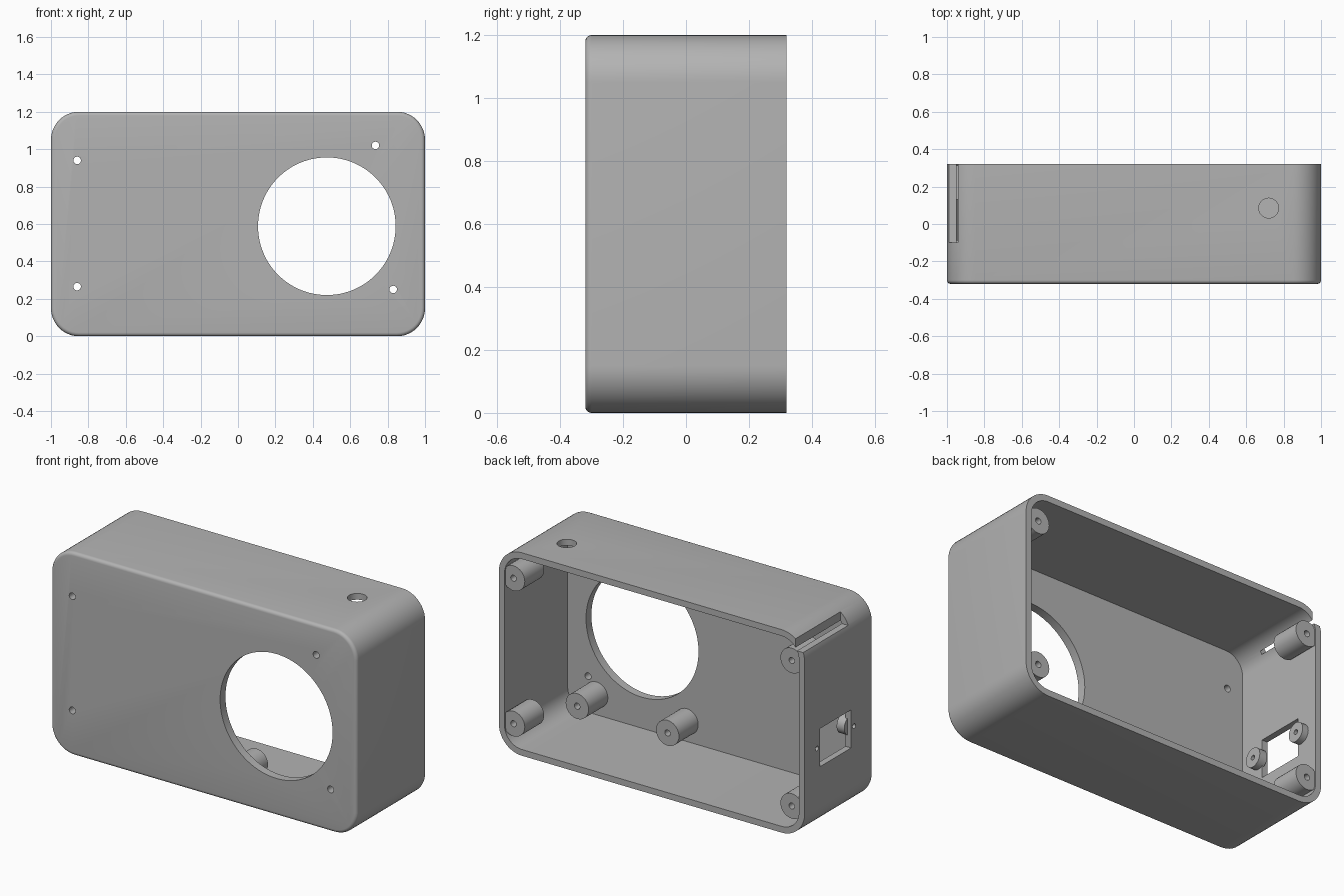
import bpy
import bmesh
from math import radians, pi, cos, sin
from mathutils import Matrix, Vector

if "Cube" in bpy.data.objects:
    bpy.data.objects.remove(bpy.data.objects["Cube"], do_unlink=True)

grey = bpy.data.materials.new("plain grey")
grey.use_nodes = True
grey.diffuse_color = (0.45, 0.45, 0.45, 1)
grey.node_tree.nodes["Principled BSDF"].inputs["Base Color"].default_value = grey.diffuse_color

FRONT, BACK, HEIGHT = -0.32, 0.32, 1.2
WALL, PLATE, CORNER = 0.037, 0.05, 0.15


def finish(name, bm, cutter=False):
    bmesh.ops.recalc_face_normals(bm, faces=bm.faces[:])
    mesh = bpy.data.meshes.new(name)
    bm.to_mesh(mesh)
    bm.free()
    mesh.materials.append(grey)
    obj = bpy.data.objects.new(name, mesh)
    bpy.context.collection.objects.link(obj)
    if cutter:
        obj.hide_render = True
        obj.hide_set(True)
    return obj


def smooth(obj):
    bpy.ops.object.select_all(action="DESELECT")
    obj.select_set(True)
    bpy.context.view_layer.objects.active = obj
    bpy.ops.object.shade_smooth_by_angle(angle=radians(35))


def rounded_block(name, inset, y0, y1, front_round=0, cutter=False):
    """Rounded rectangle in the xz plane, extruded along y."""
    bm = bmesh.new()
    radius, steps = CORNER - inset, 12
    verts = []
    for k, (sx, sz) in enumerate([(1, 1), (-1, 1), (-1, -1), (1, -1)]):
        for i in range(steps + 1):
            a = pi / 2 * (k + i / steps)
            verts.append(bm.verts.new((sx * (1 - CORNER) + radius * cos(a), y0,
                                       HEIGHT / 2 + sz * (HEIGHT / 2 - CORNER) + radius * sin(a))))
    face = bm.faces.new(verts)
    front_edges = face.edges[:]
    new = bmesh.ops.extrude_face_region(bm, geom=[face], use_keep_orig=True)["geom"]
    bmesh.ops.translate(bm, vec=(0, y1 - y0, 0),
                        verts=[g for g in new if isinstance(g, bmesh.types.BMVert)])
    bmesh.ops.recalc_face_normals(bm, faces=bm.faces[:])
    if front_round:
        bmesh.ops.bevel(bm, geom=front_edges, offset=front_round, segments=5,
                        profile=0.5, affect="EDGES")
    return finish(name, bm, cutter)


def cut_box(name, low, high):
    low, high = Vector(low), Vector(high)
    bm = bmesh.new()
    bmesh.ops.create_cube(bm, size=1, matrix=Matrix.Translation((low + high) / 2)
                          @ Matrix.Diagonal((*(high - low), 1)))
    return finish(name, bm, True)


def cut_cylinder(name, centre, axis, radius, depth, sides=32):
    bm = bmesh.new()
    turn = Vector(axis).to_track_quat("Z", "Y").to_matrix().to_4x4()
    bmesh.ops.create_cone(bm, cap_ends=True, segments=sides, radius1=radius, radius2=radius,
                          depth=depth, matrix=Matrix.Translation(centre) @ turn)
    return finish(name, bm, True)


def boss(name, tip, axis, radius, hole, length, through=False):
    """Turned post with a screw hole; axis points from the tip to the base."""
    bottom = length if through else length * 0.7
    profile = [(hole, bottom), (hole, 0), (radius, 0), (radius, length)]
    profile = profile + [(hole, length)] if through else [(0, bottom)] + profile + [(0, length)]
    bm = bmesh.new()
    verts = [bm.verts.new((r, 0, h)) for r, h in profile]
    edges = [bm.edges.new(pair) for pair in zip(verts, verts[1:])]
    bmesh.ops.spin(bm, geom=verts + edges, axis=(0, 0, 1), cent=(0, 0, 0),
                   angle=2 * pi, steps=32)
    bmesh.ops.remove_doubles(bm, verts=bm.verts[:], dist=0.0001)
    turn = Vector(axis).to_track_quat("Z", "Y").to_matrix().to_4x4()
    bm.transform(Matrix.Translation(tip) @ turn)
    smooth(finish(name, bm))


# Hollow case, open at the back
case = rounded_block("case_shell", 0, FRONT, BACK, front_round=0.02)
cutters = [rounded_block("cavity_cutter", WALL, FRONT + PLATE, BACK + 0.1, cutter=True)]

# Openings in the front, top and right wall
cutters.append(cut_cylinder("round_window_cutter", (0.475, FRONT, 0.588), (0, 1, 0), 0.368, 0.3, 96))
for x, z in [(-0.86, 0.94), (-0.86, 0.265), (0.735, 1.02), (0.83, 0.25)]:
    cutters.append(cut_cylinder("front_screw_cutter", (x, FRONT, z), (0, 1, 0), 0.02, 0.2))
cutters.append(cut_cylinder("top_hole_cutter", (0.72, 0.085, HEIGHT), (0, 0, 1), 0.053, 0.2))
cutters.append(cut_box("side_port_cutter", (-1.1, -0.114, 0.375), (-0.9, 0.176, 0.6)))
cutters.append(cut_box("corner_slot_cutter", (-1.1, -0.1, 1.102), (-0.94, 0.4, 1.3)))
for y in (-0.142, 0.204):
    cutters.append(cut_cylinder("side_screw_cutter", (-1, y, 0.493), (1, 0, 0), 0.014, 0.2))

for cutter in cutters:
    mod = case.modifiers.new(cutter.name, "BOOLEAN")
    mod.operation = "DIFFERENCE"
    mod.solver = "EXACT"
    mod.object = cutter
    bpy.context.view_layer.objects.active = case
    bpy.ops.object.modifier_apply(modifier=mod.name)
for cutter in cutters:
    bpy.data.objects.remove(cutter, do_unlink=True)
smooth(case)

# Lid posts in the four corners
for x in (-0.91, 0.91):
    for z in (0.17, 1.03):
        boss("corner_post", (x, 0.312, z), (0, -1, 0), 0.074, 0.018, 0.18)

# Board posts standing on the front plate
for x in (0.184, 0.775):
    boss("board_post", (x, -0.09, 0.156), (0, -1, 0), 0.075, 0.018, 0.19)

# Screw bosses beside the side port
for y in (-0.142, 0.204):
    boss("port_boss", (-0.925, y, 0.493), (-1, 0, 0), 0.056, 0.014, 0.05, through=True)
